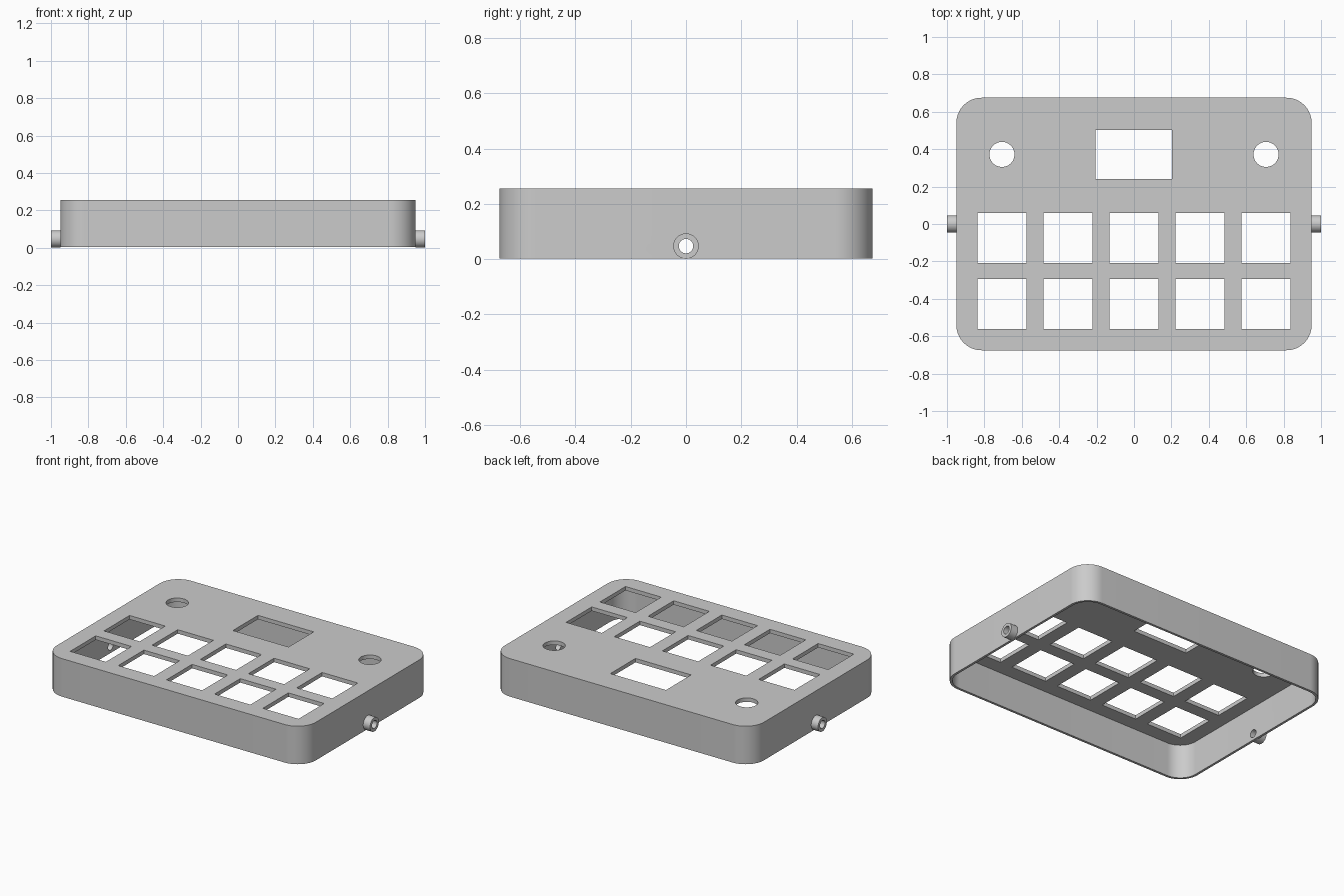
import bpy, bmesh, math
from mathutils import Matrix

if "Cube" in bpy.data.objects:
    bpy.data.objects.remove(bpy.data.objects["Cube"])

GREY = (0.6, 0.6, 0.6, 1)
grey = bpy.data.materials.new("plain grey")
grey.use_nodes = True
grey.diffuse_color = GREY
grey.node_tree.nodes["Principled BSDF"].inputs["Base Color"].default_value = GREY

HALF_X, HALF_Y, CORNER = 0.95, 0.675, 0.135
BOTTOM, TOP = 0.003, 0.255
WALL, PLATE = 0.016, 0.026
PORT_Z, PORT_R, BORE_R = 0.047, 0.046, 0.026


def prism(name, outline, z0, z1):
    """Solid made by extruding a flat outline upwards."""
    bm = bmesh.new()
    face = bm.faces.new([bm.verts.new((x, y, z0)) for x, y in outline])
    side = bmesh.ops.extrude_face_region(bm, geom=[face])["geom"]
    verts = [v for v in side if isinstance(v, bmesh.types.BMVert)]
    bmesh.ops.translate(bm, verts=verts, vec=(0, 0, z1 - z0))
    bmesh.ops.recalc_face_normals(bm, faces=bm.faces)
    mesh = bpy.data.meshes.new(name)
    bm.to_mesh(mesh)
    bm.free()
    mesh.materials.append(grey)
    obj = bpy.data.objects.new(name, mesh)
    bpy.context.collection.objects.link(obj)
    return obj


def rounded(hx, hy, r, steps=16):
    points = []
    for k, (sx, sy) in enumerate([(1, 1), (-1, 1), (-1, -1), (1, -1)]):
        for i in range(steps + 1):
            a = (k + i / steps) * math.pi / 2
            points.append((sx * (hx - r) + r * math.cos(a),
                           sy * (hy - r) + r * math.sin(a)))
    return points


def rectangle(cx, cy, w, h):
    return [(cx + sx * w / 2, cy + sy * h / 2)
            for sx, sy in [(1, 1), (-1, 1), (-1, -1), (1, -1)]]


def circle(cx, cy, r, n=48):
    return [(cx + r * math.cos(math.tau * i / n), cy + r * math.sin(math.tau * i / n))
            for i in range(n)]


def along_x(obj):
    """Turn an upright prism so it runs along x at the port height."""
    obj.data.transform(Matrix.Translation((0, 0, PORT_Z)) @ Matrix.Rotation(math.pi / 2, 4, "Y"))
    return obj


def cut(target, cutter):
    mod = target.modifiers.new("cut", "BOOLEAN")
    mod.operation, mod.solver, mod.object = "DIFFERENCE", "EXACT", cutter
    bpy.context.view_layer.objects.active = target
    bpy.ops.object.modifier_apply(modifier=mod.name)
    bpy.data.objects.remove(cutter)


def smooth(obj):
    bpy.ops.object.select_all(action="DESELECT")
    obj.select_set(True)
    bpy.context.view_layer.objects.active = obj
    bpy.ops.object.shade_smooth_by_angle(angle=math.radians(30))


# Open-bottomed case
case = prism("case", rounded(HALF_X, HALF_Y, CORNER), BOTTOM, TOP)
cut(case, prism("cavity", rounded(HALF_X - WALL, HALF_Y - WALL, CORNER - WALL),
                -0.1, TOP - PLATE))

# Openings in the top: screen, two knob holes, two rows of five keys
openings = [rectangle(-0.002, 0.372, 0.408, 0.263)]
openings += [circle(s * 0.706, 0.372, 0.067) for s in (-1, 1)]
openings += [rectangle(col * 0.353, y, 0.262, 0.268)
             for y in (-0.074, -0.428) for col in range(-2, 3)]
for outline in openings:
    cut(case, prism("opening", outline, TOP - 0.1, TOP + 0.1))

# Side bores through both walls
cut(case, along_x(prism("bore", circle(0, 0, BORE_R), -1.2, 1.2)))
smooth(case)

# Tubular side ports
for side, sign in (("left", 1), ("right", -1)):
    ends = sorted((sign * (HALF_X - 0.002), sign * 1.0))
    port = along_x(prism(side + "_port", circle(0, 0, PORT_R), *ends))
    cut(port, along_x(prism("bore", circle(0, 0, BORE_R), -1.2, 1.2)))
    smooth(port)
